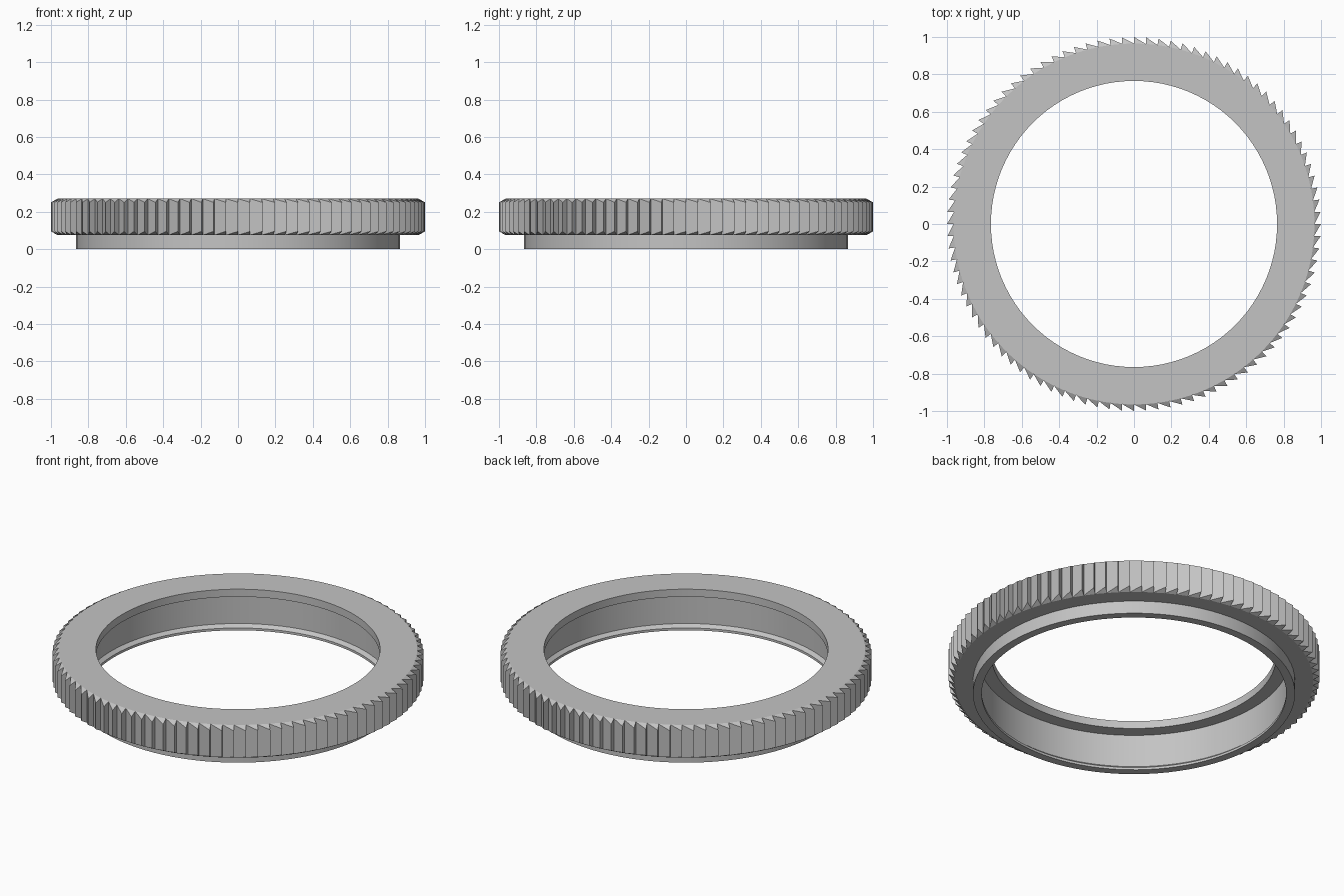
import bpy
import bmesh
import math

cube = bpy.data.objects.get("Cube")
if cube:
    bpy.data.objects.remove(cube, do_unlink=True)

TEETH = 96
ROOT, TIP = 0.965, 1.0
TOP, RIM_BOTTOM = 0.27, 0.075
CHAMFER = 0.02

metal = bpy.data.materials.new("plain grey")
metal.use_nodes = True
GREY = (0.55, 0.55, 0.55, 1)
metal.diffuse_color = GREY
metal.node_tree.nodes["Principled BSDF"].inputs["Base Color"].default_value = GREY

bm = bmesh.new()


def circle(radius, z):
    """Ring of vertices, one per tooth."""
    step = 2 * math.pi / TEETH
    return [bm.verts.new((radius * math.cos(i * step), radius * math.sin(i * step), z))
            for i in range(TEETH)]


# Cross-section: top face, top lip, bore, snap lip, collar, rim underside
profile = [(ROOT, TOP), (0.765, TOP), (0.765, 0.225), (0.84, 0.225),
           (0.84, 0.031), (0.82, 0.014), (0.82, 0), (0.867, 0),
           (0.867, RIM_BOTTOM), (ROOT, RIM_BOTTOM)]
rings = [circle(r, z) for r, z in profile]
root_top, root_low = rings[0], rings[-1]
tip_top = circle(TIP, TOP - CHAMFER)
tip_low = circle(TIP, RIM_BOTTOM + CHAMFER)

for i in range(TEETH):
    j = (i + 1) % TEETH
    # Turned body
    for a, b in zip(rings, rings[1:]):
        bm.faces.new((a[i], a[j], b[j], b[i]))
    # Saw tooth: ramp, steep flank, and chamfered ends
    bm.faces.new((root_low[i], tip_low[j], tip_top[j], root_top[i]))
    bm.faces.new((tip_low[j], root_low[j], root_top[j], tip_top[j]))
    bm.faces.new((root_top[i], tip_top[j], root_top[j]))
    bm.faces.new((root_low[i], root_low[j], tip_low[j]))

bmesh.ops.recalc_face_normals(bm, faces=bm.faces)
mesh = bpy.data.meshes.new("ratchet_ring")
bm.to_mesh(mesh)
bm.free()
mesh.materials.append(metal)

ring = bpy.data.objects.new("ratchet_ring", mesh)
bpy.context.collection.objects.link(ring)
bpy.ops.object.select_all(action='DESELECT')
ring.select_set(True)
bpy.context.view_layer.objects.active = ring
bpy.ops.object.shade_smooth_by_angle(angle=math.radians(20))
